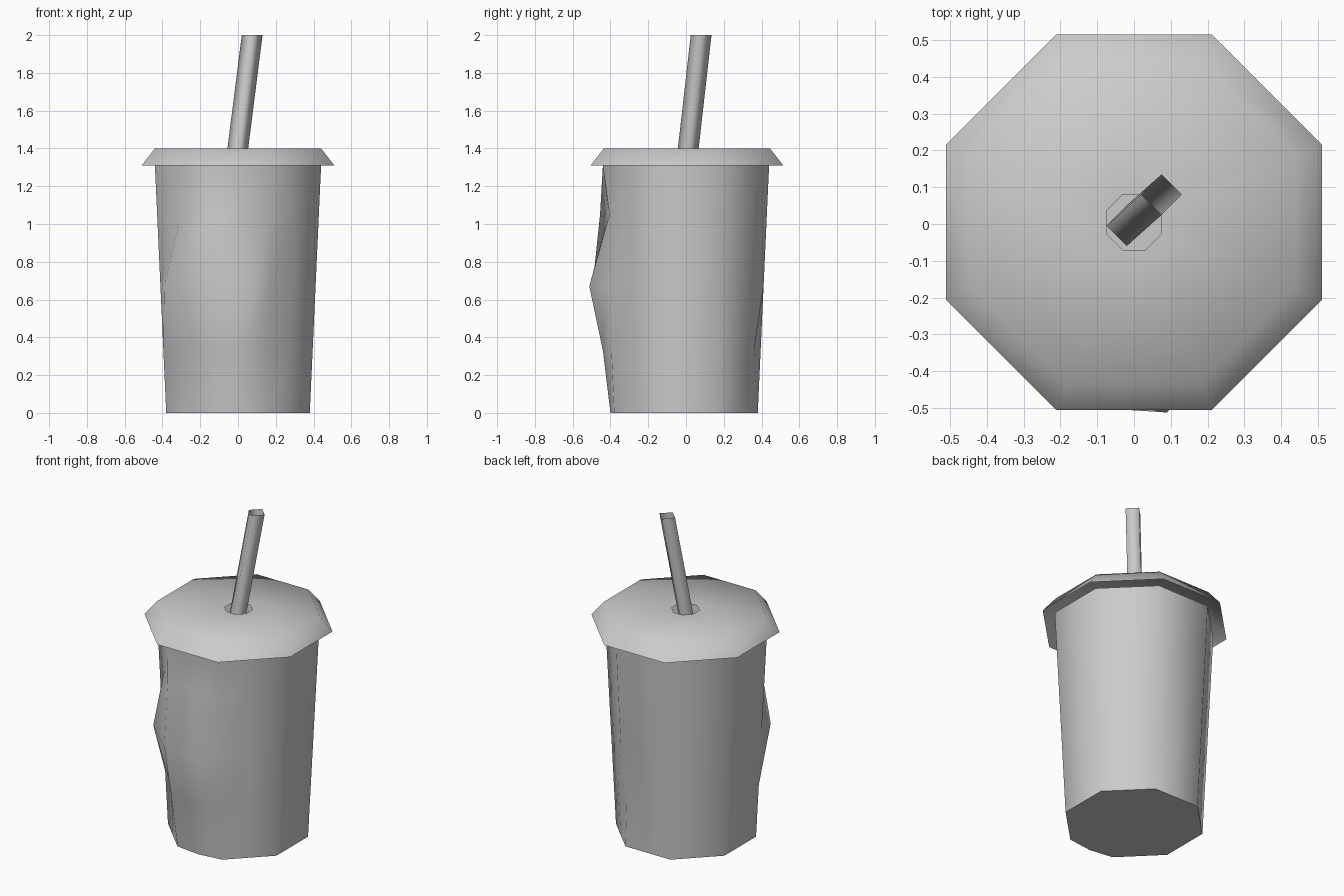
import bpy
import bmesh
from math import cos, sin, pi, radians
from mathutils import Vector

cube = bpy.data.objects.get("Cube")
if cube:
    bpy.data.objects.remove(cube, do_unlink=True)

# One plain grey for every part
grey = bpy.data.materials.new("plain grey")
grey.use_nodes = True
grey.diffuse_color = (0.6, 0.6, 0.6, 1)
grey.node_tree.nodes["Principled BSDF"].inputs["Base Color"].default_value = (0.6, 0.6, 0.6, 1)


def octagon(apothem, z, y=0.0):
    """Corners of an octagon whose flat sides face the axes."""
    r = apothem / cos(pi / 8)
    return [Vector((r * cos(pi / 8 + k * pi / 4), y + r * sin(pi / 8 + k * pi / 4), z))
            for k in range(8)]


def with_midpoints(ring):
    """Double a ring by adding the middle of every side."""
    out = []
    for k, p in enumerate(ring):
        out += [p, (p + ring[(k + 1) % len(ring)]) / 2]
    return out


def build(name, rings, cap_start=False, smooth=60):
    """Skin a stack of equal rings into a smooth shaded object."""
    bm = bmesh.new()
    loops = [[bm.verts.new(p) for p in ring] for ring in rings]
    for a, b in zip(loops, loops[1:]):
        for k in range(len(a)):
            n = (k + 1) % len(a)
            bm.faces.new((a[k], a[n], b[n], b[k]))
    if cap_start:
        bm.faces.new(loops[0][::-1])
    mesh = bpy.data.meshes.new(name)
    bm.to_mesh(mesh)
    bm.free()
    mesh.materials.append(grey)
    obj = bpy.data.objects.new(name, mesh)
    bpy.context.collection.objects.link(obj)
    bpy.ops.object.select_all(action="DESELECT")
    obj.select_set(True)
    bpy.context.view_layer.objects.active = obj
    bpy.ops.object.shade_smooth_by_angle(angle=radians(smooth))
    return obj


# Crumpled tapered cup: even indices are corners, odd ones middles of sides
heights = [0, 0.33, 0.67, 1.05, 1.31]
cup_rings = [with_midpoints(octagon(0.38 + 0.06 * z / 1.31, z)) for z in heights]
BACK_CORNER, LEFT_SIDE, LEFT_CORNER, FRONT, RIGHT_CORNER = 2, 9, 10, 11, 12
crumples = [
    (0, FRONT, 0, -0.40),
    (1, FRONT, 0.03, -0.44),
    (1, BACK_CORNER, 0.16, 0.36),
    (1, LEFT_CORNER, -0.165, -0.43),
    (2, FRONT, 0.09, -0.512),
    (2, LEFT_CORNER, -0.17, -0.495),
    (2, LEFT_SIDE, -0.39, -0.29),
    (3, FRONT, 0, -0.41),
    (3, LEFT_CORNER, -0.175, -0.455),
    (3, RIGHT_CORNER, 0.17, -0.405),
]
for ring, index, x, y in crumples:
    cup_rings[ring][index].x = x
    cup_rings[ring][index].y = y
build("cup", cup_rings, cap_start=True)

# Flared lid with a hole in the middle
build("lid", [octagon(0.51, 1.31, 0.005), octagon(0.44, 1.40, 0.005),
              octagon(0.075, 1.40, 0.005)])

# Leaning square straw, open at both ends
straw_rings = []
for x, y, z in ((-0.02, -0.005, 1.25), (0.075, 0.08, 2.0)):
    straw_rings.append([Vector((x + 0.055 * cos(k * pi / 2), y + 0.055 * sin(k * pi / 2), z))
                        for k in range(4)])
build("straw", straw_rings, smooth=100)
